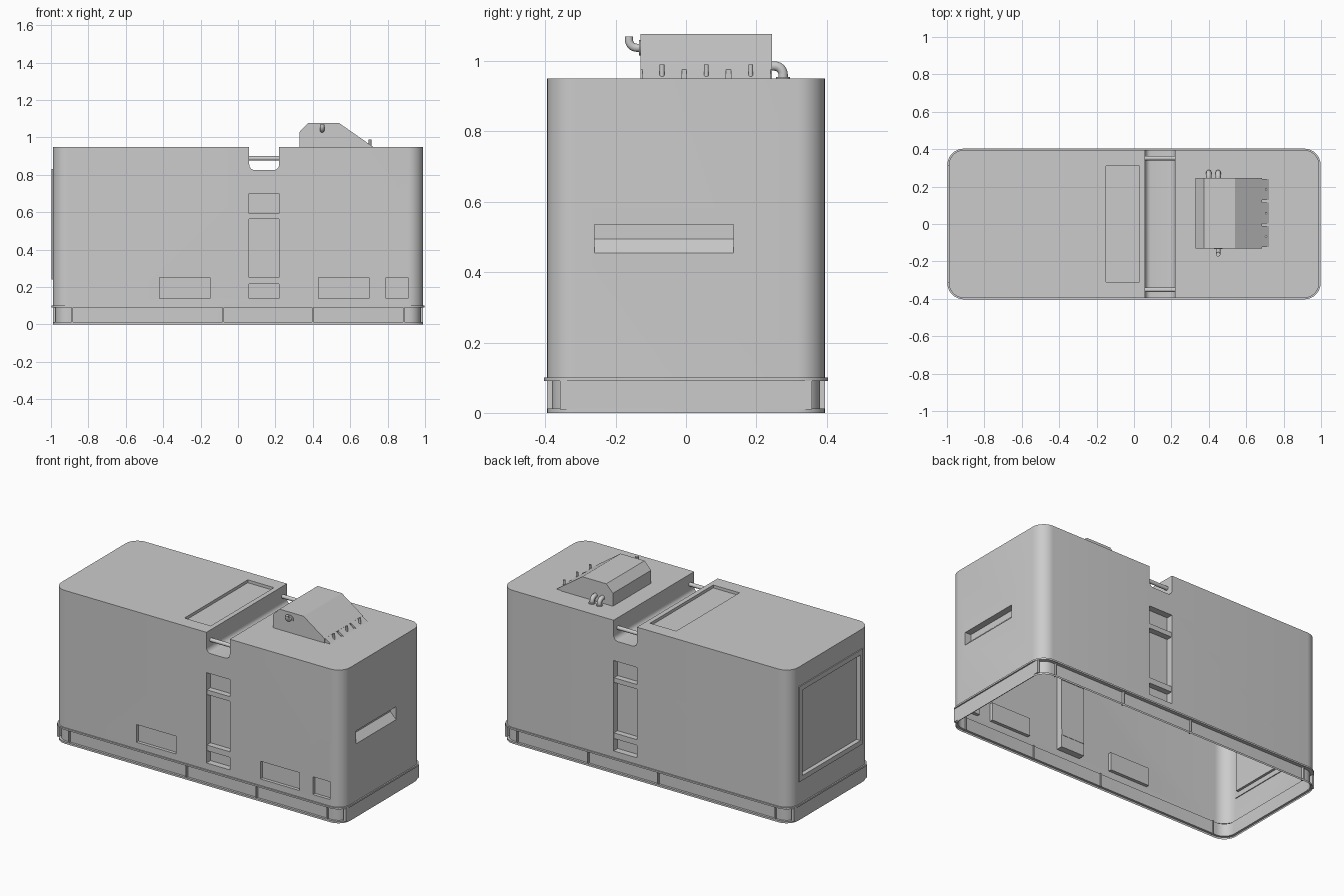
import bpy, bmesh, math
from mathutils import Vector

cube = bpy.data.objects.get("Cube")
if cube:
    bpy.data.objects.remove(cube, do_unlink=True)

grey = bpy.data.materials.new("light_grey")
grey.use_nodes = True
COLOUR = (0.6, 0.6, 0.6, 1)
grey.diffuse_color = COLOUR
grey.node_tree.nodes["Principled BSDF"].inputs["Base Color"].default_value = COLOUR

HX, HY, R = 0.99, 0.395, 0.08
TOP = 0.95


def finish(name, bm, paint=True):
    bmesh.ops.recalc_face_normals(bm, faces=bm.faces[:])
    mesh = bpy.data.meshes.new(name)
    bm.to_mesh(mesh)
    bm.free()
    obj = bpy.data.objects.new(name, mesh)
    bpy.context.collection.objects.link(obj)
    if paint:
        mesh.materials.append(grey)
    return obj


def prism(name, pts, axis, lo, hi, paint=True):
    """Extrude a 2D outline along x (pts are y,z), y (x,z) or z (x,y)."""
    place = {"x": lambda a, b, t: (t, a, b),
             "y": lambda a, b, t: (a, t, b),
             "z": lambda a, b, t: (a, b, t)}[axis]
    bm = bmesh.new()
    rings = [[bm.verts.new(place(a, b, t)) for a, b in pts] for t in (lo, hi)]
    n = len(pts)
    for i in range(n):
        j = (i + 1) % n
        bm.faces.new((rings[0][i], rings[0][j], rings[1][j], rings[1][i]))
    bm.faces.new(rings[0])
    bm.faces.new(rings[1])
    return finish(name, bm, paint)


def box(name, x, y, z, paint=True):
    return prism(name, [(x[0], z[0]), (x[1], z[0]), (x[1], z[1]), (x[0], z[1])],
                 "y", y[0], y[1], paint)


def arc(cx, cy, r, start, end, steps=8):
    return [(cx + r * math.cos(math.radians(start + (end - start) * i / steps)),
             cy + r * math.sin(math.radians(start + (end - start) * i / steps)))
            for i in range(steps + 1)]


def outline(off):
    """Rounded rectangle of the plan, grown by off."""
    pts = []
    for k, (sx, sy) in enumerate(((1, 1), (-1, 1), (-1, -1), (1, -1))):
        pts += arc(sx * (HX - R), sy * (HY - R), R + off, 90 * k, 90 * k + 90)
    return pts


def tube(name, path, radius):
    curve = bpy.data.curves.new(name, "CURVE")
    curve.dimensions = "3D"
    curve.bevel_depth = radius
    curve.bevel_resolution = 3
    curve.use_fill_caps = True
    spline = curve.splines.new("POLY")
    spline.points.add(len(path) - 1)
    for point, co in zip(spline.points, path):
        point.co = (*co, 1)
    curve.materials.append(grey)
    obj = bpy.data.objects.new(name, curve)
    bpy.context.collection.objects.link(obj)
    return obj


# Tank shell: stacked rounded outlines give skirt channel, flange and walls
levels = [(0, 0), (0.012, 0), (0.012, -0.014), (0.09, -0.014),
          (0.09, 0.008), (0.1, 0.008), (0.1, 0), (TOP, 0)]
bm = bmesh.new()
rings = [[bm.verts.new((x, y, z)) for x, y in outline(off)] for z, off in levels]
for low, high in zip(rings, rings[1:]):
    for i in range(len(low)):
        j = (i + 1) % len(low)
        bm.faces.new((low[i], low[j], high[j], high[i]))
bm.faces.new(rings[0])
bm.faces.new(rings[-1])
body = finish("tank_shell", bm, False)

# Recesses: top groove, top panel, side slots, label pockets, end pockets
GX = (0.06, 0.22)
groove = ([(GX[0], 1.1)] + arc(GX[0] + 0.03, 0.855, 0.03, 180, 270, 5)
          + arc(GX[1] - 0.03, 0.855, 0.03, 270, 360, 5) + [(GX[1], 1.1)])
cutters = [prism("groove_cutter", groove, "y", -0.6, 0.6, False),
           box("panel_cutter", (-0.15, 0.03), (-0.31, 0.31), (TOP - 0.018, 1.1), False),
           prism("end_slot_cutter", [(HX + 0.04, 0.415), (HX + 0.04, 0.535),
                                     (HX - 0.04, 0.535), (HX - 0.04, 0.495)],
                 "y", -0.26, 0.135, False),
           box("window_cutter", (-1.1, -HX + 0.02), (-0.285, 0.285), (0.27, 0.8), False)]
for side in (-1, 1):
    ys = sorted((side * (HY - 0.04), side * 0.6))
    cutters.append(box("slot_cutter", GX, ys, (0.14, 0.7), False))
for xs in ((-0.42, -0.15), (0.43, 0.7), (0.79, 0.909)):
    cutters.append(box("pocket_cutter", xs, (-0.6, -HY + 0.02), (0.14, 0.25), False))
for cutter in cutters:
    cutter.hide_render = True
    mod = body.modifiers.new(cutter.name, "BOOLEAN")
    mod.operation = "DIFFERENCE"
    mod.solver = "EXACT"
    mod.object = cutter
bpy.context.view_layer.update()
graph = bpy.context.evaluated_depsgraph_get()
shell = bpy.data.meshes.new_from_object(body.evaluated_get(graph))
body.modifiers.clear()
body.data = shell
for cutter in cutters:
    bpy.data.objects.remove(cutter, do_unlink=True)

# Open the underside
bm = bmesh.new()
bm.from_mesh(shell)
floor = [f for f in bm.faces if max(v.co.z for v in f.verts) < 0.001]
bmesh.ops.delete(bm, geom=floor, context="FACES")
bm.to_mesh(shell)
bm.free()
shell.materials.clear()
shell.materials.append(grey)

# Skirt ribs, flush end plates, slot bars and groove rods
for side, tag in ((-1, "front"), (1, "back")):
    ys = sorted((side * (HY - 0.02), side * HY))
    for i, x in enumerate((-0.885, -0.08, 0.4, 0.885)):
        box(f"{tag}_skirt_rib_{i + 1}", (x - 0.004, x + 0.004), ys, (0.01, 0.092))
    bars = sorted((side * (HY - 0.042), side * (HY - 0.004)))
    for part, zs in (("lower", (0.215, 0.25)), ("upper", (0.563, 0.592))):
        box(f"{tag}_{part}_slot_bar", GX, bars, zs)
    tube(f"{tag}_groove_rod", [(GX[0], side * 0.352, 0.888),
                               (GX[1], side * 0.352, 0.888)], 0.012)
for side, tag in ((-1, "right"), (1, "left")):
    xs = sorted((side * (HX - 0.014), side * HX))
    box(f"{tag}_end_plate", xs, (-0.358, 0.358), (0.01, 0.092))

# Raised window frame on the end wall
FX = (-HX - 0.007, -HX + 0.005)
for side in (-1, 1):
    box("window_frame_post", FX, sorted((side * 0.285, side * 0.312)), (0.24, 0.83))
for zs in ((0.24, 0.27), (0.8, 0.83)):
    box("window_frame_rail", FX, (-0.285, 0.285), zs)

# Hood with sloped face, hinge flaps and pins
HOOD_Y = (-0.13, 0.245)
prism("hood", [(0.33, TOP), (0.33, 1.03), (0.375, 1.077), (0.54, 1.077),
               (0.685, 0.976), (0.685, TOP)], "y", *HOOD_Y)
for i, y in enumerate((-0.068, 0.058, 0.184)):
    prism(f"hinge_flap_{i + 1}", [(0.68, TOP), (0.68, 0.979), (0.722, TOP)],
          "y", y - 0.056, y + 0.056)
    tube(f"hinge_pin_{i + 1}", [(0.706, y, 0.955), (0.706, y, 0.99)], 0.007)

# Hood pipes: one turned up at the front, two turned down at the back
bend = [(0.45, y, z) for y, z in arc(-0.14, 1.06, 0.022, 270, 180)]
tube("front_vent_pipe", [(0.45, -0.12, 1.038)] + bend + [(0.45, -0.162, 1.07)], 0.012)
prism("front_vent_collar", arc(0.45, 1.038, 0.022, 0, 337.5, 15), "y", -0.134, -0.128)
for i, x in enumerate((0.4, 0.45)):
    bend = [(x, y, z) for y, z in arc(0.252, 0.962, 0.024, 90, 0)]
    tube(f"back_pipe_{i + 1}", [(x, 0.235, 0.986)] + bend + [(x, 0.276, 0.945)], 0.014)
    prism(f"back_pipe_collar_{i + 1}", arc(x, 0.276, 0.02, 0, 337.5, 15),
          "z", TOP - 0.002, TOP + 0.005)

# Smooth the round surfaces, keep the hard edges
bpy.ops.object.select_all(action="DESELECT")
for obj in bpy.context.collection.objects:
    if obj.type == "MESH" and grey.name in obj.data.materials:
        obj.select_set(True)
        bpy.context.view_layer.objects.active = obj
bpy.ops.object.shade_smooth_by_angle(angle=math.radians(30))
